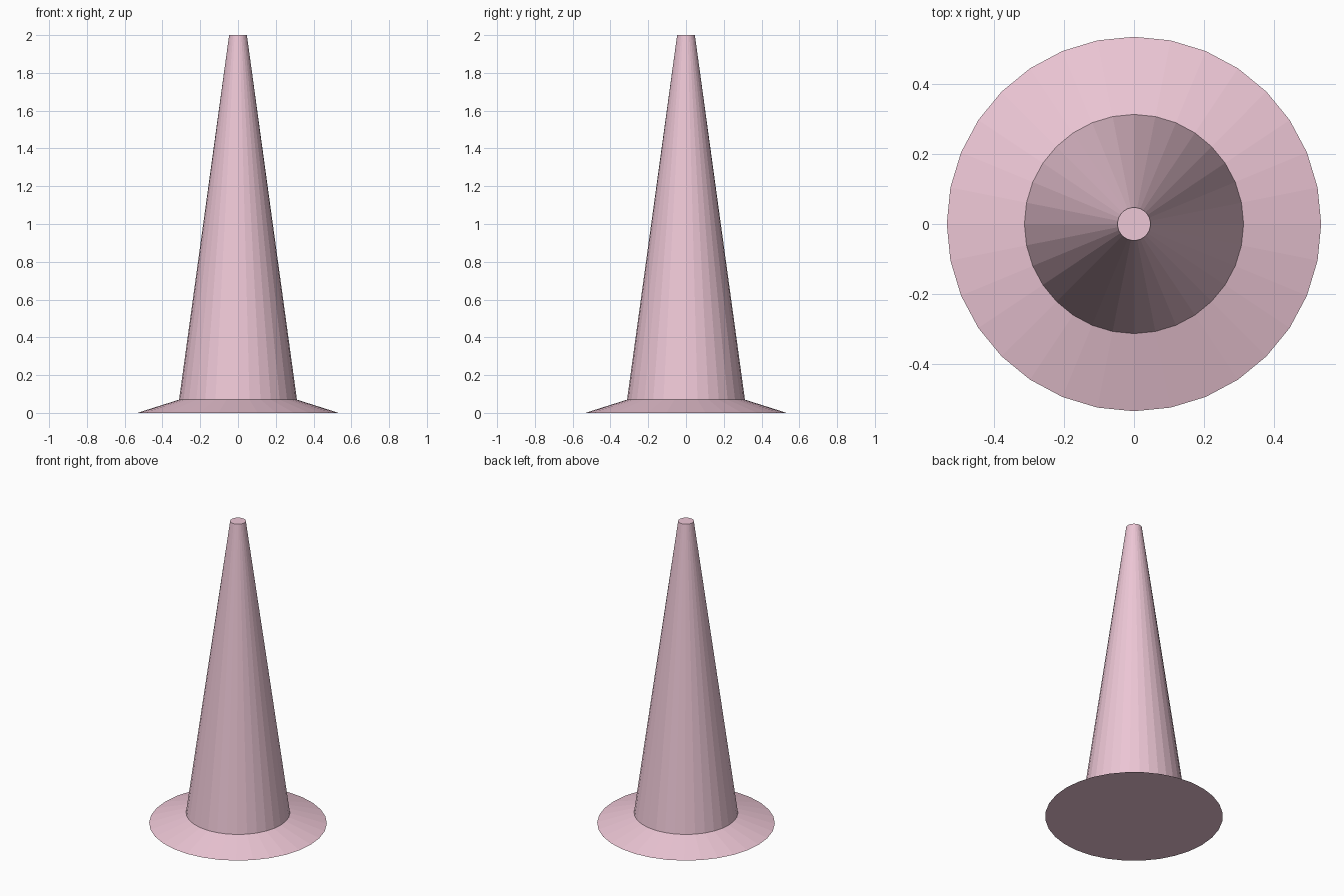
import bpy, bmesh
from math import cos, sin, tau

if "Cube" in bpy.data.objects:
    bpy.data.objects.remove(bpy.data.objects["Cube"])

SIDES = 32
# (radius, height) from the flared foot up to the blunt tip
PROFILE = [(0.533, 0.0), (0.312, 0.07), (0.047, 2.0)]

# Revolved body: one ring of vertices per profile point
bm = bmesh.new()
rings = [[bm.verts.new((r * cos(tau * i / SIDES), r * sin(tau * i / SIDES), z))
          for i in range(SIDES)] for r, z in PROFILE]
for low, high in zip(rings, rings[1:]):
    for i in range(SIDES):
        j = (i + 1) % SIDES
        bm.faces.new((low[i], low[j], high[j], high[i]))

# Closed underside and tip
bm.faces.new(rings[0][::-1])
bm.faces.new(rings[-1])

mesh = bpy.data.meshes.new("flared_cone")
bm.to_mesh(mesh)
bm.free()
cone = bpy.data.objects.new("flared_cone", mesh)
bpy.context.collection.objects.link(cone)

# Pink paint
pink = bpy.data.materials.new("pink")
pink.diffuse_color = (0.85, 0.57, 0.67, 1.0)
pink.use_nodes = True
pink.node_tree.nodes["Principled BSDF"].inputs["Base Color"].default_value = pink.diffuse_color
mesh.materials.append(pink)
